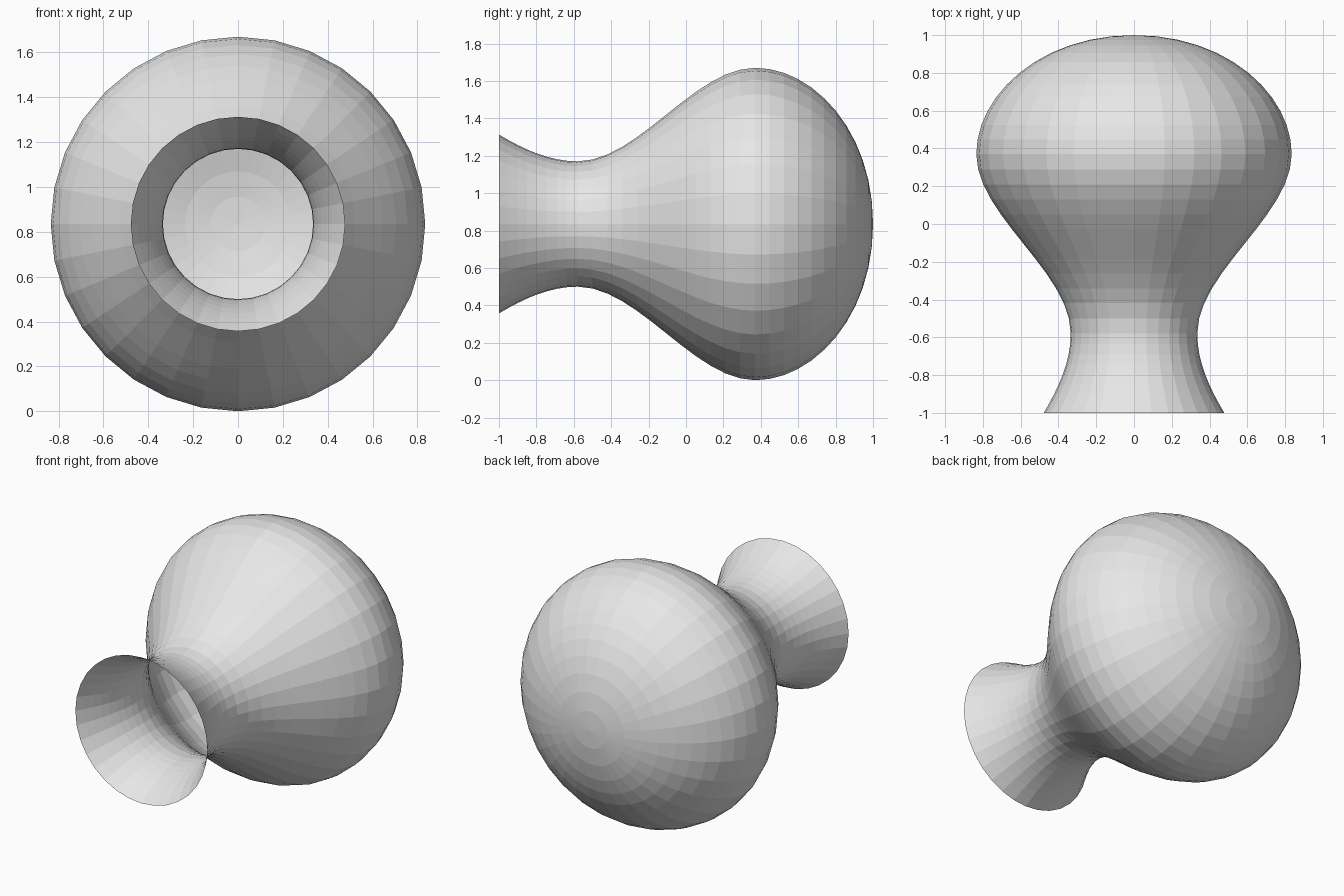
import bpy, bmesh
from math import pi
from mathutils import Matrix, Vector
from mathutils.geometry import interpolate_bezier

cube = bpy.data.objects.get("Cube")
if cube:
    bpy.data.objects.remove(cube, do_unlink=True)

SIDES = 32
RADIUS = 0.835

# Plain grey surface
grey = bpy.data.materials.new("plain_grey")
grey.use_nodes = True
colour = (0.8, 0.8, 0.8, 1)
grey.diffuse_color = colour
grey.node_tree.nodes["Principled BSDF"].inputs["Base Color"].default_value = colour

# Profile as (distance along y, radius): flared mouth, neck, bulb, closed end
spans = [
    ((-1, 0.478), (-0.87, 0.40), (-0.73, 0.335), (-0.58, 0.335), 9),
    ((-0.58, 0.335), (-0.255, 0.335), (0.045, RADIUS), (0.37, RADIUS), 13),
    ((0.37, RADIUS), (0.68, RADIUS), (1, 0.5), (1, 0), 13),
]
profile = []
for a, b, c, d, count in spans:
    points = [Vector((0, y, r)) for y, r in (a, b, c, d)]
    profile += interpolate_bezier(*points, count)[bool(profile):]

# Revolve the profile around the y axis into an open, thin shell
bm = bmesh.new()
verts = [bm.verts.new(p) for p in profile]
edges = [bm.edges.new(pair) for pair in zip(verts, verts[1:])]
bmesh.ops.spin(bm, geom=verts + edges, cent=(0, 0, 0), axis=(0, 1, 0),
               angle=2 * pi, steps=SIDES, use_merge=True)
bmesh.ops.remove_doubles(bm, verts=bm.verts, dist=0.0005)
bmesh.ops.recalc_face_normals(bm, faces=bm.faces)
bmesh.ops.transform(bm, matrix=Matrix.Translation((0, 0, RADIUS)), verts=bm.verts)

mesh = bpy.data.meshes.new("flared_bulb")
bm.to_mesh(mesh)
bm.free()
mesh.materials.append(grey)
bulb = bpy.data.objects.new("flared_bulb", mesh)
bpy.context.collection.objects.link(bulb)
